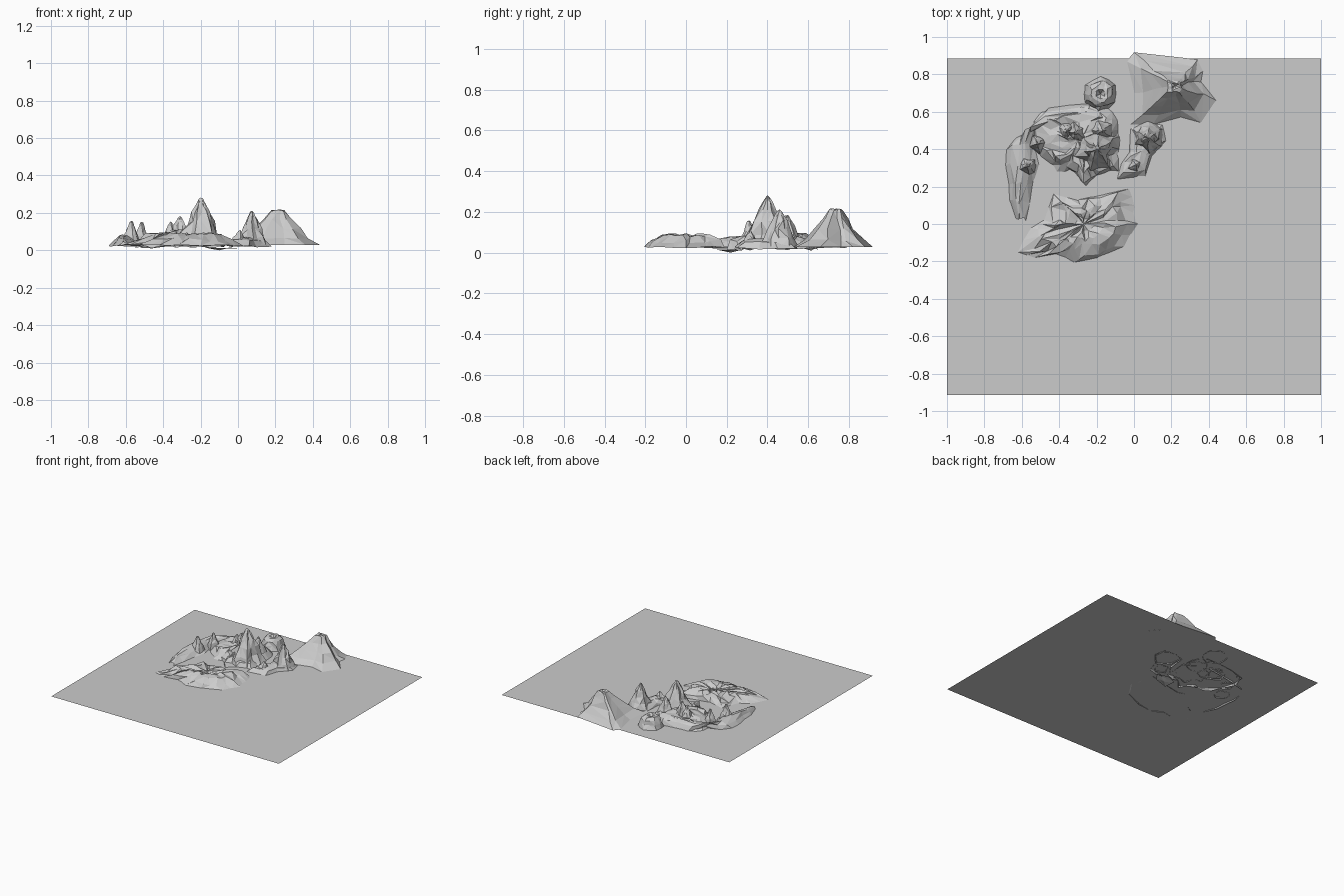
import bpy, math, random
from mathutils import Vector

random.seed(7)
SEA = 0.029


def j(a):
    return random.uniform(-a, a)


def make(name, verts, faces):
    me = bpy.data.meshes.new(name)
    me.from_pydata(verts, [], faces)
    me.update()
    ob = bpy.data.objects.new(name, me)
    bpy.context.collection.objects.link(ob)
    return ob


def bridge(a, b, n, closed=True):
    # alternating triangles between two rows of vertices
    out = []
    for i in range(n if closed else n - 1):
        k = (i + 1) % n
        p, q, r, s = a + i, a + k, b + k, b + i
        out += [(p, q, r), (p, r, s)] if random.random() < 0.5 else [(p, q, s), (q, r, s)]
    return out


def land(name, outline, centre, rings, jit=0.01, zj=0.008, split=2, dip=0.008, base=False):
    # outline shrunk towards the centre ring by ring; rings = (shrink, z), last z = centre
    pts = []
    for i, p in enumerate(outline):
        q = outline[(i + 1) % len(outline)]
        for s in range(split):
            t = s / split
            pts.append((p[0] + (q[0] - p[0]) * t, p[1] + (q[1] - p[1]) * t))
    # force counter-clockwise order so faces point up
    if sum(a[0] * b[1] - b[0] * a[1] for a, b in zip(pts, pts[1:] + pts[:1])) < 0:
        pts.reverse()
    n = len(pts)
    verts, faces = [], []
    for r, (k, z) in enumerate(rings[:-1]):
        for x, y in pts:
            w = jit * k if r else 0
            dz = -random.uniform(0, dip) if r == 0 else j(zj)
            verts.append((centre[0] + (x - centre[0]) * k + j(w),
                          centre[1] + (y - centre[1]) * k + j(w), z + dz))
        if r:
            faces += bridge((r - 1) * n, r * n, n)
    verts.append((*centre, rings[-1][1]))
    c, o = len(verts) - 1, (len(rings) - 2) * n
    faces += [(o + i, o + (i + 1) % n, c) for i in range(n)]
    if base:
        faces.append(tuple(reversed(range(n))))
    return make(name, verts, faces)


def peak(name, x, y, top, radius, profile, sides=11, crater=0.0, spread=0.16):
    # rugged cone with ribs; profile = (radius share, height share)
    ribs = [1 + (0.5 * spread if i % 2 else -0.5 * spread) + j(spread) for i in range(sides)]
    outline = [(x + math.cos(2 * math.pi * i / sides) * radius * ribs[i],
                y + math.sin(2 * math.pi * i / sides) * radius * ribs[i]) for i in range(sides)]
    rings = [(1, SEA)] + [(r, SEA + (top - SEA) * h) for r, h in profile]
    rings.append((0, top - crater))
    return land(name, outline, (x, y), rings, radius * 0.14, (top - SEA) * 0.035, 1)


# sea level sheet
make("sea_plane", [(-1, -0.915, SEA), (1, -0.915, SEA), (1, 0.885, SEA), (-1, 0.885, SEA)],
     [(0, 1, 2, 3)])

# broad volcano at the back
land("volcano",
     [(-0.04, 0.87), (0.0, 0.918), (0.34, 0.88), (0.37, 0.82), (0.36, 0.76), (0.44, 0.66),
      (0.36, 0.54), (0.25, 0.57), (0.1, 0.53), (-0.02, 0.53), (0.0, 0.7)],
     (0.22, 0.74),
     [(1, 0.028), (0.72, 0.062), (0.5, 0.115), (0.3, 0.17), (0.17, 0.21), (0.08, 0.213), (0, 0.2)],
     0.02, 0.006, 1, 0.001, True)

# low southern island with a shallow basin
land("south_island",
     [(-0.62, -0.15), (-0.56, -0.02), (-0.48, 0.02), (-0.43, 0.16), (-0.3, 0.13), (-0.16, 0.16),
      (-0.02, 0.19), (0.0, 0.1), (0.03, 0.0), (-0.05, -0.12), (-0.2, -0.185), (-0.32, -0.205),
      (-0.42, -0.16), (-0.53, -0.18)],
     (-0.27, 0.0),
     [(1, 0.031), (0.82, 0.055), (0.6, 0.082), (0.42, 0.085), (0.2, 0.07), (0, 0.075)],
     0.03, 0.011)

# central highland
land("central_highland",
     [(-0.55, 0.5), (-0.52, 0.6), (-0.4, 0.63), (-0.15, 0.65), (-0.08, 0.56), (-0.07, 0.45),
      (-0.08, 0.28), (-0.2, 0.26), (-0.25, 0.2), (-0.33, 0.28), (-0.42, 0.27), (-0.5, 0.36)],
     (-0.3, 0.45),
     [(1, 0.03), (0.85, 0.06), (0.66, 0.082), (0.45, 0.09), (0.22, 0.1), (0, 0.11)],
     0.025, 0.014, 2, 0.02)

# eastern foothills
land("east_foothills",
     [(-0.03, 0.38), (-0.02, 0.52), (0.06, 0.55), (0.16, 0.54), (0.18, 0.45), (0.1, 0.36),
      (0.06, 0.25), (0.0, 0.24), (-0.09, 0.24), (-0.07, 0.32)],
     (0.04, 0.39), [(1, 0.03), (0.75, 0.052), (0.45, 0.066), (0, 0.07)], 0.015, 0.007, 1, 0.015)

# curved western ridge: path stations x, y, half width, crest z
path = [(-0.61, 0.03, 0.03, 0.045), (-0.62, 0.12, 0.05, 0.065), (-0.61, 0.22, 0.075, 0.08),
        (-0.6, 0.32, 0.09, 0.085), (-0.6, 0.42, 0.07, 0.08), (-0.57, 0.51, 0.085, 0.085),
        (-0.48, 0.56, 0.075, 0.09), (-0.37, 0.58, 0.06, 0.095), (-0.25, 0.6, 0.05, 0.09)]
section = [(-1, 0), (-0.55, 0.55), (-0.1, 0.95), (0.25, 0.9), (0.65, 0.5), (1, -0.1)]
verts, faces = [], []
for i, (x, y, w, top) in enumerate(path):
    a, b = path[max(i - 1, 0)], path[min(i + 1, len(path) - 1)]
    d = Vector((b[0] - a[0], b[1] - a[1])).normalized()
    for s, h in section:
        verts.append((x - s * -d.y * -w + j(0.012), y + s * -d.x * w + j(0.012),
                      SEA + (top - SEA) * h + j(0.007)))
    if i:
        faces += bridge((i - 1) * 6, i * 6, 6, False)
make("west_ridge", verts, faces)

# sharp peaks
concave = [(0.78, 0.22), (0.55, 0.47), (0.36, 0.69), (0.2, 0.85), (0.1, 0.95)]
needle = [(0.7, 0.42), (0.45, 0.58), (0.28, 0.8), (0.16, 0.95)]
for name, x, y, top, r, prof, n in [
        ("main_peak", -0.2, 0.4, 0.282, 0.12, concave, 13),
        ("ridge_peak", -0.31, 0.49, 0.182, 0.085, concave, 10),
        ("ridge_peak_shoulder", -0.36, 0.5, 0.155, 0.07, concave, 9),
        ("back_peak", -0.17, 0.5, 0.185, 0.075, concave, 10),
        ("east_peak", 0.075, 0.46, 0.212, 0.09, concave, 12),
        ("small_east_peak", 0.01, 0.315, 0.108, 0.055, concave, 9),
        ("west_peak", -0.57, 0.31, 0.157, 0.055, needle, 9),
        ("northwest_peak", -0.515, 0.43, 0.152, 0.05, needle, 9)]:
    peak(name, x, y, top, r, prof, n)

# round cratered hill to the north
peak("crater_hill", -0.18, 0.695, 0.115, 0.09,
     [(0.86, 0.4), (0.7, 0.75), (0.5, 0.97), (0.28, 0.98)], 12, 0.03, 0.05)

# submerged rock fringe just under the surface
land("sunken_rock", [(-0.17, 0.15), (-0.05, 0.19), (0.0, 0.26), (-0.1, 0.28), (-0.18, 0.24)],
     (-0.1, 0.22), [(1, 0.018), (0.6, 0.012), (0, 0.0)], 0.02, 0.004, 1)
